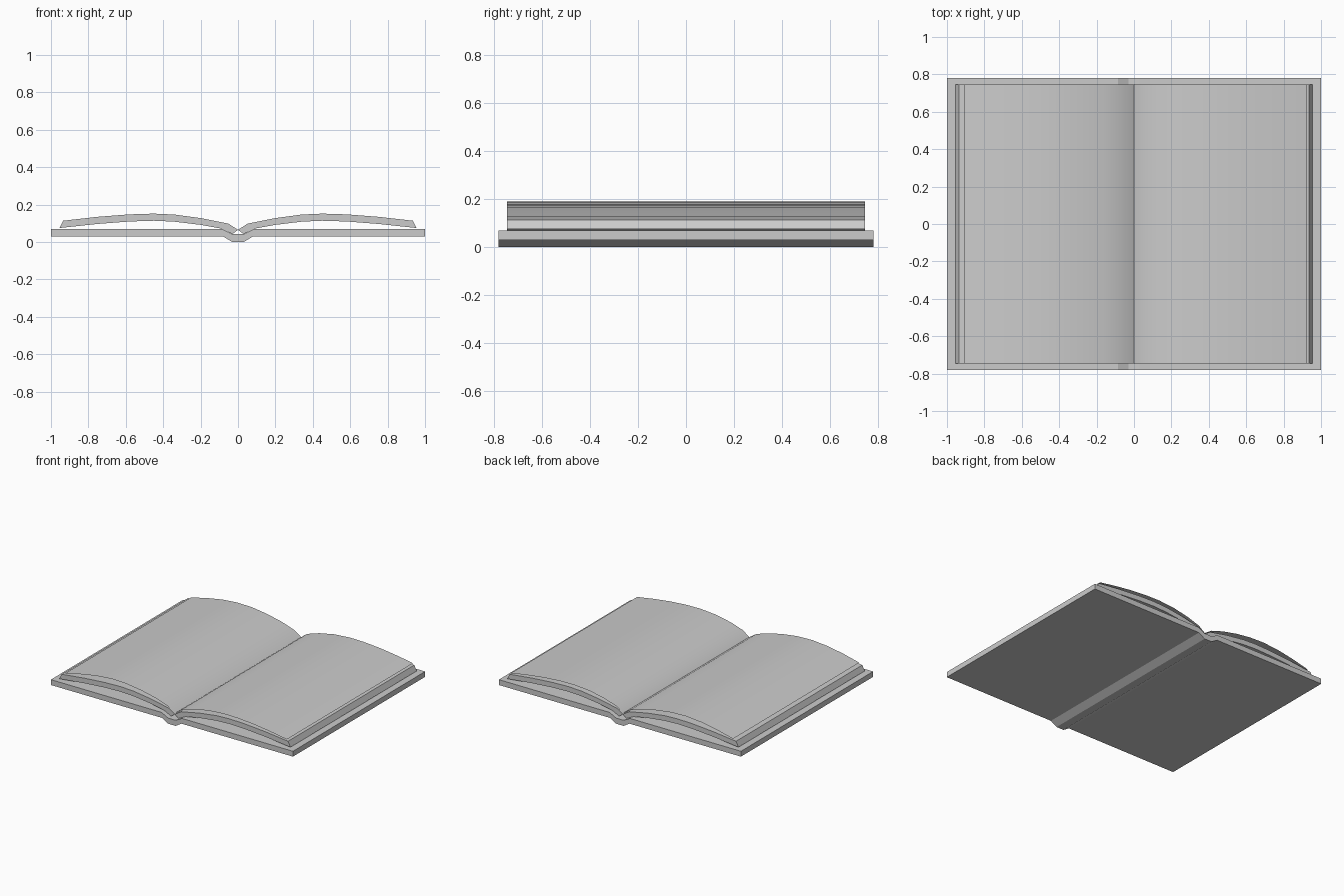
import bpy, bmesh

if "Cube" in bpy.data.objects:
    bpy.data.objects.remove(bpy.data.objects["Cube"])


def extrude_profile(name, profile, half_depth, solid=True):
    """Sweep an x/z profile along y; solid profiles are closed and capped."""
    bm = bmesh.new()
    front = [bm.verts.new((x, -half_depth, z)) for x, z in profile]
    back = [bm.verts.new((x, half_depth, z)) for x, z in profile]
    n = len(profile)
    for i in range(n if solid else n - 1):
        j = (i + 1) % n
        bm.faces.new((front[i], front[j], back[j], back[i]))
    if solid:
        bm.faces.new(front)
        bm.faces.new(back[::-1])
        bmesh.ops.recalc_face_normals(bm, faces=bm.faces)
    mesh = bpy.data.meshes.new(name)
    bm.to_mesh(mesh)
    bm.free()
    obj = bpy.data.objects.new(name, mesh)
    bpy.context.collection.objects.link(obj)
    bpy.ops.object.select_all(action='DESELECT')
    obj.select_set(True)
    bpy.context.view_layer.objects.active = obj
    bpy.ops.object.shade_smooth_by_angle(angle=0.4)
    return obj


# Cover: two flat boards joined by a dipped spine
bottom = [(0.03, 0.0), (0.08, 0.03), (1.0, 0.03)]
top = [(1.0, 0.07), (0.085, 0.07), (0.03, 0.042)]
right_half = bottom + top
extrude_profile("cover", right_half + [(-x, z) for x, z in right_half[::-1]], 0.78)

# Page blocks: curved bands arching over the boards, with slanted outer edges
block_top = [(0.0, 0.065), (0.05, 0.098), (0.2, 0.128), (0.34, 0.147),
             (0.45, 0.152), (0.58, 0.148), (0.75, 0.135), (0.935, 0.114)]
block_bottom = [(0.955, 0.075), (0.75, 0.097), (0.58, 0.11), (0.45, 0.114),
                (0.34, 0.109), (0.2, 0.092), (0.09, 0.072), (0.03, 0.043)]
for side, s in (("left", -1), ("right", 1)):
    extrude_profile(side + "_page_block",
                    [(s * x, z) for x, z in block_top + block_bottom], 0.745)

# Loose top sheets: paper-thin surfaces, the left one arching a little higher
left_sheet = [(-0.91, 0.125), (-0.78, 0.156), (-0.65, 0.179), (-0.52, 0.19),
              (-0.4, 0.186), (-0.28, 0.17), (-0.16, 0.144), (-0.06, 0.112), (0.0, 0.072)]
right_sheet = [(0.0, 0.072), (0.05, 0.11), (0.15, 0.142), (0.27, 0.166), (0.4, 0.177),
               (0.52, 0.175), (0.65, 0.165), (0.79, 0.147), (0.925, 0.125)]
extrude_profile("left_top_sheet", left_sheet, 0.745, solid=False)
extrude_profile("right_top_sheet", right_sheet, 0.745, solid=False)
